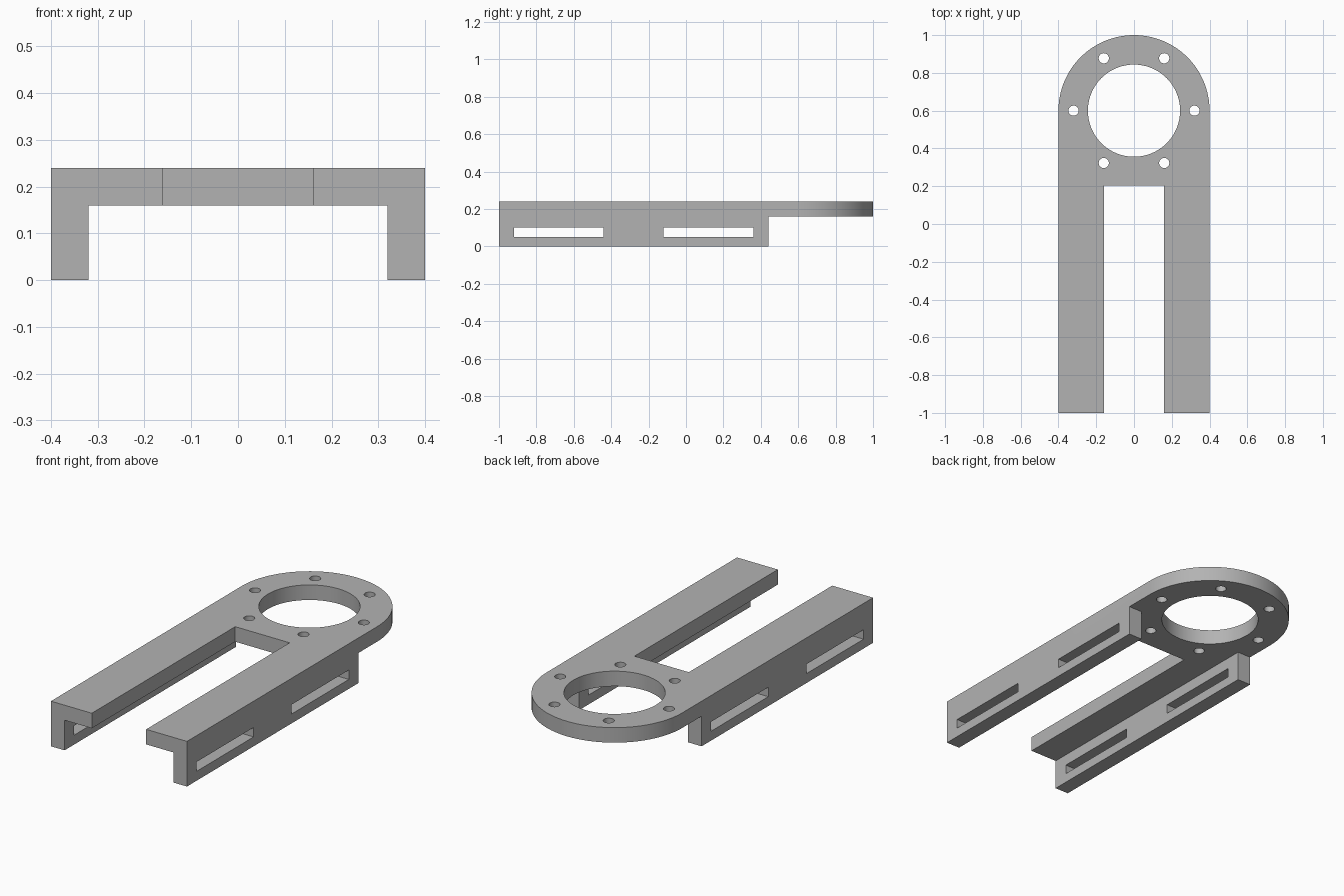
import bpy, bmesh, math

cube = bpy.data.objects.get("Cube")
if cube:
    bpy.data.objects.remove(cube, do_unlink=True)

HEIGHT, PLATE_Z = 0.24, 0.16
HALF_W, RING_Y = 0.4, 0.6

grey = bpy.data.materials.new("plain grey")
grey.use_nodes = True
colour = (0.45, 0.45, 0.45, 1)
grey.diffuse_color = colour
grey.node_tree.nodes["Principled BSDF"].inputs["Base Color"].default_value = colour


def prism(name, outline, z0, z1):
    """Extrude a flat outline from z0 to z1."""
    bm = bmesh.new()
    face = bm.faces.new([bm.verts.new((x, y, z0)) for x, y in outline])
    top = bmesh.ops.extrude_face_region(bm, geom=[face])["geom"]
    moved = [v for v in top if isinstance(v, bmesh.types.BMVert)]
    bmesh.ops.translate(bm, verts=moved, vec=(0, 0, z1 - z0))
    bmesh.ops.recalc_face_normals(bm, faces=bm.faces)
    mesh = bpy.data.meshes.new(name)
    bm.to_mesh(mesh)
    bm.free()
    mesh.materials.append(grey)
    obj = bpy.data.objects.new(name, mesh)
    bpy.context.collection.objects.link(obj)
    return obj


def box(name, x0, x1, y0, y1, z0, z1):
    return prism(name, [(x0, y0), (x1, y0), (x1, y1), (x0, y1)], z0, z1)


def arc(cx, cy, r, end, steps):
    return [(cx + r * math.cos(end * i / steps), cy + r * math.sin(end * i / steps))
            for i in range(steps + 1)]


def drill(name, x, y, r, steps):
    return prism(name, arc(x, y, r, 2 * math.pi, steps)[:-1], -0.1, HEIGHT + 0.1)


# Full-height block with a rounded back end
outline = [(-HALF_W, -1), (HALF_W, -1)] + arc(0, RING_Y, HALF_W, math.pi, 64)
bracket = prism("mounting_bracket", outline, 0, HEIGHT)

# Channel between the rails, clearance under the ring, gap between the arms
cutters = [
    box("channel_cutter", -0.32, 0.32, -1.1, 0.5, -0.1, PLATE_Z),
    box("ring_clearance_cutter", -0.5, 0.5, 0.44, 1.1, -0.1, PLATE_Z),
    box("arm_gap_cutter", -0.16, 0.16, -1.1, 0.205, -0.1, HEIGHT + 0.1),
    drill("centre_hole_cutter", 0, RING_Y, 0.244, 96),
]

# Slots through both side rails
for y in (-0.92, -0.12):
    cutters.append(box("slot_cutter", -0.5, 0.5, y, y + 0.48, 0.05, 0.1))

# Ring of six bolt holes
for i in range(6):
    a = i * math.pi / 3
    cutters.append(drill("bolt_hole_cutter", 0.32 * math.cos(a),
                         RING_Y + 0.32 * math.sin(a), 0.027, 32))

bpy.context.view_layer.objects.active = bracket
for cutter in cutters:
    cutter.hide_render = True
    mod = bracket.modifiers.new("cut", "BOOLEAN")
    mod.operation, mod.solver, mod.object = "DIFFERENCE", "EXACT", cutter
    bpy.ops.object.modifier_apply(modifier=mod.name)
    bpy.data.objects.remove(cutter, do_unlink=True)

# Smooth the curved walls, keep the edges sharp
bpy.ops.object.select_all(action="DESELECT")
bracket.select_set(True)
bpy.ops.object.shade_smooth_by_angle(angle=math.radians(30))
